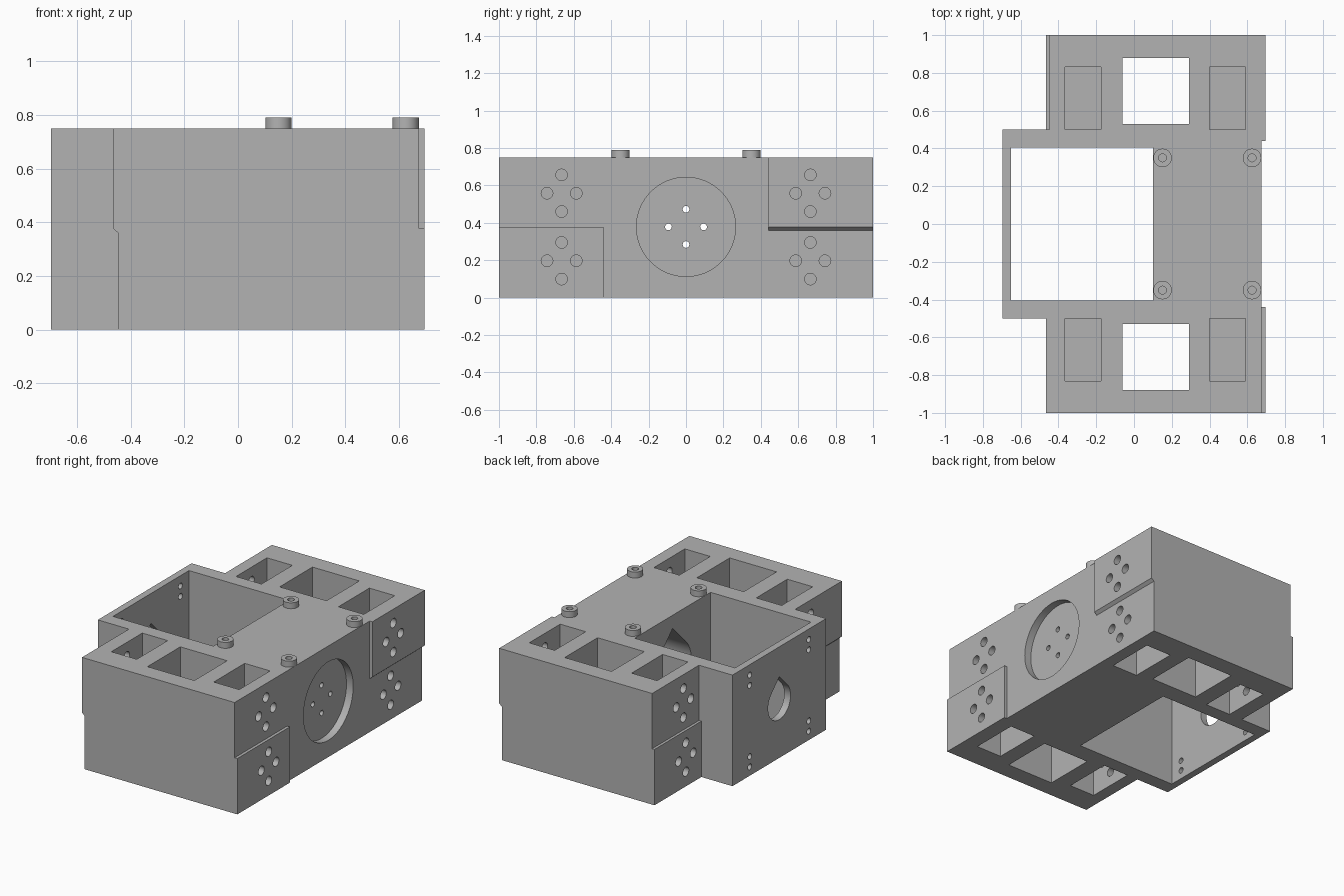
import bpy, bmesh, math
from mathutils import Vector

if "Cube" in bpy.data.objects:
    bpy.data.objects.remove(bpy.data.objects["Cube"])

grey = bpy.data.materials.new("machined grey")
grey.diffuse_color = (0.45, 0.45, 0.45, 1)
grey.use_nodes = True
grey.node_tree.nodes["Principled BSDF"].inputs["Base Color"].default_value = grey.diffuse_color

H, MID, LIP = 0.75, 0.377, 0.36      # height, step height, chamfer bottom


def prism(bm, pts, axis, lo, hi):
    """Extrude a 2D outline along an axis: x takes (y,z), y takes (x,z), z takes (x,y)."""
    def place(p, t):
        return {"x": (t, p[0], p[1]), "y": (p[0], t, p[1]), "z": (p[0], p[1], t)}[axis]
    a = [bm.verts.new(place(p, lo)) for p in pts]
    b = [bm.verts.new(place(p, hi)) for p in pts]
    n = len(pts)
    faces = [bm.faces.new(a), bm.faces.new(b)]
    faces += [bm.faces.new((a[i], a[(i + 1) % n], b[(i + 1) % n], b[i])) for i in range(n)]
    bmesh.ops.recalc_face_normals(bm, faces=faces)


def rect(x0, x1, y0, y1):
    return [(x0, y0), (x1, y0), (x1, y1), (x0, y1)]


def circle(cx, cy, r, n=32):
    return [(cx + r * math.cos(math.tau * i / n), cy + r * math.sin(math.tau * i / n)) for i in range(n)]


def teardrop(cx, cy, r, n=36):
    """Circle with a 45 degree point on top."""
    arc = [math.radians(135 + 270 * i / n) for i in range(n + 1)]
    return [(cx + r * math.cos(t), cy + r * math.sin(t)) for t in arc] + [(cx, cy + r * math.sqrt(2))]


def make(name, parts):
    bm = bmesh.new()
    for p in parts:
        prism(bm, *p)
    me = bpy.data.meshes.new(name)
    bm.to_mesh(me)
    bm.free()
    ob = bpy.data.objects.new(name, me)
    bpy.context.collection.objects.link(ob)
    me.materials.append(grey)
    return ob


def combine(body, op, name, parts):
    tool = make(name, parts)
    mod = body.modifiers.new(name, 'BOOLEAN')
    mod.operation, mod.object, mod.solver = op, tool, 'EXACT'
    dg = bpy.context.evaluated_depsgraph_get()
    me = bpy.data.meshes.new_from_object(body.evaluated_get(dg))
    body.modifiers.clear()
    body.data = me
    bpy.data.objects.remove(tool)


# Main block with the extension on the left
outline = [(-0.447, -1), (0.675, -1), (0.675, 1), (-0.447, 1),
           (-0.447, 0.5), (-0.697, 0.5), (-0.697, -0.5), (-0.447, -0.5)]
body = make("housing_block", [(outline, "z", 0, H)])

# Stepped mating pads: upper ones have a chamfered underside
left_upper = [(-0.465, H), (-0.465, MID), (-0.447, LIP), (-0.42, LIP), (-0.42, H)]
right_upper = [(0.695, H), (0.695, MID), (0.675, LIP), (0.64, LIP), (0.64, H)]
combine(body, 'UNION', "mating_pads", [
    (left_upper, "y", -1, -0.48),
    (rect(-0.465, -0.42, 0, MID), "y", 0.48, 1),
    (right_upper, "y", 0.44, 1),
    (rect(0.64, 0.695, 0, MID), "y", -1, -0.44)])

# Standoffs on the top
spots = [(x, y) for x in (0.151, 0.625) for y in (-0.35, 0.35)]
combine(body, 'UNION', "standoffs", [(circle(x, y, 0.049), "z", 0.73, 0.79) for x, y in spots])

# Vertical openings: large bay, square shafts, pockets from above and below
voids = [(rect(-0.65, 0.10, -0.405, 0.405), "z", -0.1, 0.9)]
for s in (-1, 1):
    y = sorted((s * 0.53, s * 0.88))
    voids.append((rect(-0.06, 0.29, *y), "z", -0.1, 0.9))
    y = sorted((s * 0.50, s * 0.83))
    for x0, x1 in ((-0.365, -0.175), (0.40, 0.59)):
        voids.append((rect(x0, x1, *y), "z", -0.1, 0.34))
        voids.append((rect(x0, x1, *y), "z", 0.41, 0.9))
combine(body, 'DIFFERENCE', "vertical_voids", voids)

# Bolt holes in the side walls, round recess, pointed cavity and pointed port
holes = [(circle(0, 0.378, 0.265, 64), "x", 0.625, 0.8),
         (teardrop(0, 0.378, 0.20), "x", 0.05, 0.57),
         (teardrop(0, 0.378, 0.12), "x", -0.8, -0.6)]
for s in (-1, 1):
    for zc in (0.197, 0.558):
        for dy, dz in ((0, 0.098), (0, -0.098), (0.078, 0), (-0.078, 0)):
            c = circle(s * 0.665 + dy, zc + dz, 0.031, 24)
            holes += [(c, "x", -0.6, -0.3), (c, "x", 0.5, 0.8)]
    for z in (0.06, 0.13, 0.61, 0.68):
        holes.append((circle(s * 0.315, z, 0.02, 16), "x", -0.8, -0.6))
combine(body, 'DIFFERENCE', "side_holes", holes)

# Small through holes in the recess floor and standoff bores
small = [(circle(dy, 0.378 + dz, 0.018, 16), "x", 0.5, 0.7)
         for dy, dz in ((0.094, 0), (-0.094, 0), (0, 0.094), (0, -0.094))]
small += [(circle(x, y, 0.021, 20), "z", 0.70, 0.85) for x, y in spots]
combine(body, 'DIFFERENCE', "small_bores", small)

# Smooth the round walls, keep the corners crisp
bpy.context.view_layer.objects.active = body
body.select_set(True)
bpy.ops.object.shade_smooth_by_angle(angle=math.radians(30))
